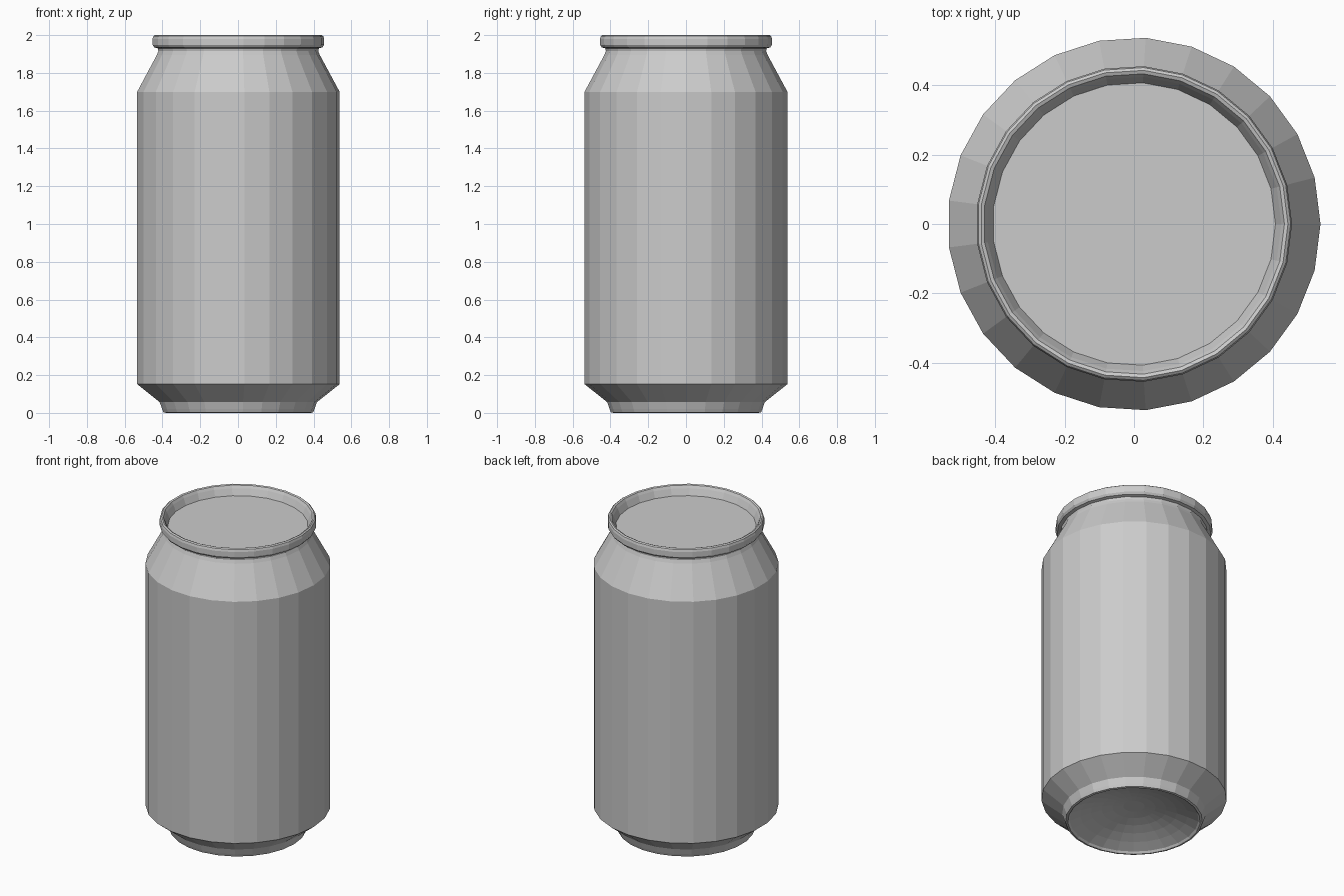
import bpy
import math

SIDES = 25

cube = bpy.data.objects.get("Cube")
if cube:
    bpy.data.objects.remove(cube, do_unlink=True)

metal = bpy.data.materials.new("plain grey metal")
metal.use_nodes = True
grey = (0.6, 0.6, 0.6, 1.0)
metal.diffuse_color = grey
metal.node_tree.nodes["Principled BSDF"].inputs["Base Color"].default_value = grey


def lathe(name, profile, cap_start=False, cap_end=False):
    """Spin (radius, height) points, listed so that the outside is on their right."""
    verts, faces = [], []
    for r, z in profile:
        for i in range(SIDES):
            a = math.tau * i / SIDES
            verts.append((r * math.cos(a), r * math.sin(a), z))
    for k in range(len(profile) - 1):
        low, high = k * SIDES, (k + 1) * SIDES
        for i in range(SIDES):
            j = (i + 1) % SIDES
            faces.append((low + i, low + j, high + j, high + i))
    if cap_start:
        faces.append(tuple(reversed(range(SIDES))))
    if cap_end:
        last = (len(profile) - 1) * SIDES
        faces.append(tuple(range(last, last + SIDES)))
    mesh = bpy.data.meshes.new(name)
    mesh.from_pydata(verts, [], faces)
    mesh.materials.append(metal)
    obj = bpy.data.objects.new(name, mesh)
    bpy.context.collection.objects.link(obj)
    return obj


# Concave dome underneath, from its centre out to the foot
dome_r, dome_h, steps = 0.375, 0.09, 6
dome = []
for s in range(1, steps + 1):
    t = s / steps
    dome.append((dome_r * t, 0.012 + dome_h * (1 - t * t)))
lathe("base_dome", dome + [(0.385, 0.0)], cap_start=True)

# Foot, lower taper, straight wall, shoulder and neck
lathe("can_body", [(0.385, 0.0), (0.398, 0.003), (0.405, 0.02), (0.418, 0.057),
                   (0.538, 0.152), (0.538, 1.70), (0.433, 1.895),
                   (0.425, 1.915), (0.428, 1.93)])

# Rolled rim, turning over and down to the recessed lid
lathe("rim", [(0.428, 1.93), (0.447, 1.935), (0.456, 1.948), (0.456, 1.98),
              (0.452, 1.994), (0.444, 2.0), (0.434, 1.996), (0.425, 1.98),
              (0.408, 1.94)])

# Flat lid
lathe("lid", [(0.408, 1.94)], cap_end=True)
